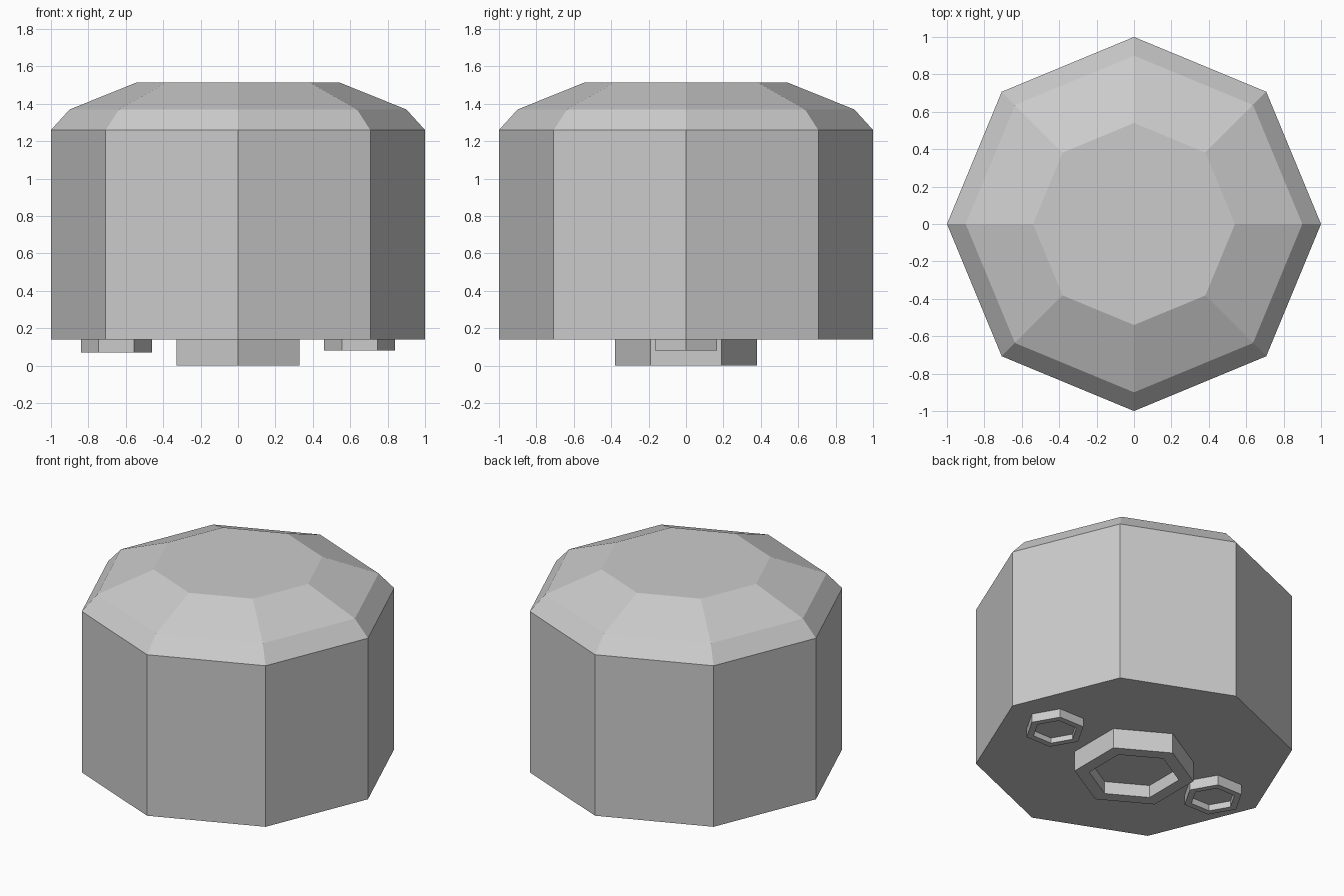
import bpy, bmesh
from math import cos, sin, pi

if "Cube" in bpy.data.objects:
    bpy.data.objects.remove(bpy.data.objects["Cube"])


def lathe(name, profile, sides, centre=(0, 0), turn=0.0):
    """Closed flat-faced solid from (radius, z) rings, capped at both ends."""
    bm = bmesh.new()
    rings = [[bm.verts.new((centre[0] + r * cos(turn + 2 * pi * i / sides),
                            centre[1] + r * sin(turn + 2 * pi * i / sides), z))
              for i in range(sides)] for r, z in profile]
    for a, b in zip(rings, rings[1:]):
        for i in range(sides):
            j = (i + 1) % sides
            bm.faces.new((a[i], a[j], b[j], b[i]))
    bm.faces.new(rings[0])
    bm.faces.new(rings[-1])
    bmesh.ops.recalc_face_normals(bm, faces=bm.faces)
    mesh = bpy.data.meshes.new(name)
    bm.to_mesh(mesh)
    bm.free()
    obj = bpy.data.objects.new(name, mesh)
    bpy.context.collection.objects.link(obj)
    return obj


BASE = 0.14

# Eight-sided body with a two-step domed top
lathe("body", [(1, BASE), (1, 1.26), (0.9, 1.37), (0.54, 1.515)], 8)


# Hexagonal nozzle hanging below the body, with a recessed opening
def nozzle(name, x, radius, bottom, turn):
    depth = 0.62 * (BASE - bottom)
    inner = 0.755 * radius
    lathe(name, [(radius, BASE), (radius, bottom),
                 (inner, bottom), (inner, bottom + depth)], 6, (x, 0), turn)


nozzle("main_nozzle", 0, 0.38, 0.0, pi / 6)
nozzle("left_nozzle", -0.65, 0.19, 0.07, 0)
nozzle("right_nozzle", 0.65, 0.19, 0.08, 0)
